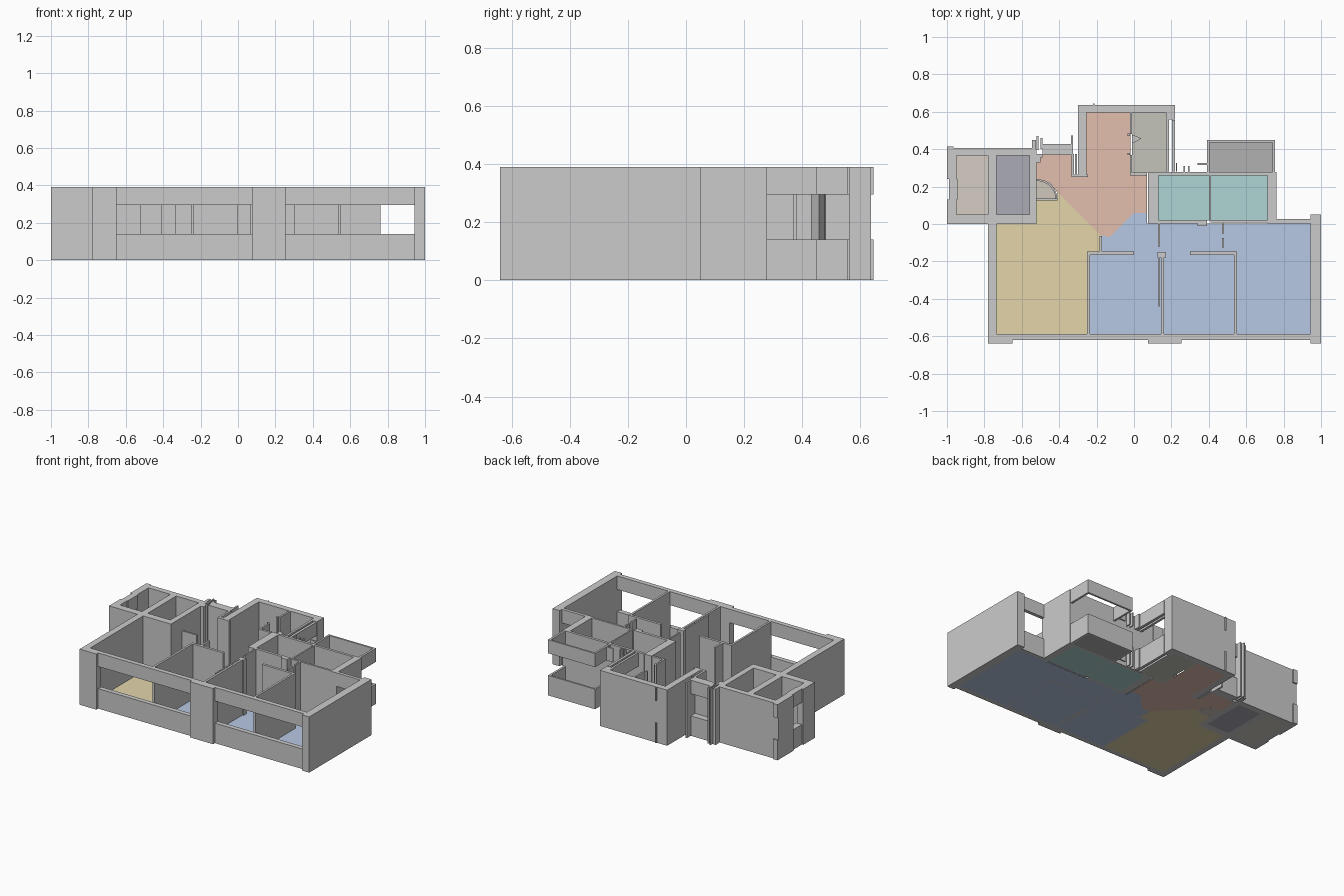
import bpy, bmesh, math

H = 0.39            # wall height
SILL, HEAD = 0.14, 0.295


def finish(bm, name, mat=None):
    bmesh.ops.recalc_face_normals(bm, faces=bm.faces)
    me = bpy.data.meshes.new(name)
    bm.to_mesh(me)
    bm.free()
    ob = bpy.data.objects.new(name, me)
    bpy.context.collection.objects.link(ob)
    if mat:
        me.materials.append(mat)
    return ob


def add_prism(bm, pts, z0, z1):
    face = bm.faces.new([bm.verts.new((x, y, z0)) for x, y in pts])
    top = bmesh.ops.extrude_face_region(bm, geom=[face], use_keep_orig=True)["geom"]
    for v in top:
        if isinstance(v, bmesh.types.BMVert):
            v.co.z = z1


def rect(x0, x1, y0, y1):
    return [(x0, y0), (x1, y0), (x1, y1), (x0, y1)]


def walls(name, boxes):
    """Full-height wall pieces: (x0, x1, y0, y1)."""
    bm = bmesh.new()
    for b in boxes:
        add_prism(bm, rect(*b), 0, H)
    return finish(bm, name)


def windows(name, boxes):
    """Sill and lintel pair with an open gap between."""
    bm = bmesh.new()
    for b in boxes:
        add_prism(bm, rect(*b), 0, SILL)
        add_prism(bm, rect(*b), HEAD, H)
    return finish(bm, name)


def floor(name, pts, color):
    mat = bpy.data.materials.new(name + "_colour")
    mat.diffuse_color = (*color, 1)
    bm = bmesh.new()
    add_prism(bm, pts, 0, 0.003)
    return finish(bm, name, mat)


# Outer shell of the main front wing
walls("front_wing_walls", [
    (-0.78, -0.735, -0.64, 0.0),
    (0.945, 1.0, -0.64, 0.05),
])
walls("front_piers", [
    (-0.78, -0.65, -0.64, -0.587), (0.075, 0.255, -0.64, -0.587)])
windows("front_windows", [
    (-0.65, 0.075, -0.62, -0.587), (0.255, 0.945, -0.62, -0.587)])
windows("rear_bedroom_window", [(0.76, 0.945, 0.003, 0.026)])

# Left rear block with two small rooms
walls("left_block_walls", [
    (-1.0, -0.52, 0.0, 0.05), (-1.0, -0.54, 0.365, 0.405),
    (-0.78, -0.735, 0.05, 0.365), (-0.56, -0.52, 0.05, 0.40),
    (-1.0, -0.95, 0.05, 0.13), (-1.0, -0.95, 0.24, 0.365),
    (-0.545, -0.525, 0.40, 0.45),
])
windows("left_block_window", [
    (-0.99, -0.945, 0.13, 0.24), (-1.0, -0.965, 0.405, 0.415)])

# Central rear block: entrance hall and kitchen
walls("rear_block_walls", [
    (-0.30, 0.22, 0.595, 0.637), (-0.30, -0.255, 0.26, 0.637),
    (0.17, 0.22, 0.56, 0.60),
])
windows("rear_block_windows", [
    (0.172, 0.188, 0.28, 0.56), (0.202, 0.22, 0.28, 0.555),
    (-0.22, -0.21, 0.637, 0.645)])
walls("kitchen_partition", [
    (-0.022, -0.01, 0.48, 0.595), (-0.022, -0.01, 0.26, 0.37),
    (-0.036, -0.022, 0.37, 0.38), (-0.036, -0.022, 0.47, 0.485),
    (-0.02, 0.07, 0.26, 0.275)])

# Door leaf hung at an angle in the kitchen opening
bm = bmesh.new()
add_prism(bm, [(-0.01, 0.43), (0.04, 0.457), (-0.01, 0.478)], 0, HEAD)
finish(bm, "kitchen_door")

# Recessed bay between the two rear blocks
windows("recess_window", [(-0.49, -0.33, 0.38, 0.428)])
walls("recess_posts", [
    (-0.337, -0.325, 0.37, 0.472), (-0.52, -0.51, 0.395, 0.47),
    (-0.50, -0.49, 0.40, 0.46),
    (-0.335, -0.32, 0.25, 0.375), (-0.315, -0.305, 0.26, 0.375),
    (-0.335, -0.245, 0.25, 0.265),
    (-0.52, -0.49, 0.355, 0.375), (-0.49, -0.33, 0.37, 0.382),
    (-0.52, -0.50, 0.33, 0.355),
])

# Quarter-round closet by the hall
bm = bmesh.new()
arc = [(-0.52 + 0.11 * math.cos(a), 0.135 + 0.105 * math.sin(a))
       for a in [math.pi / 2 * i / 8 for i in range(9)]]
inner = [(-0.52 + 0.10 * math.cos(a), 0.135 + 0.095 * math.sin(a))
         for a in [math.pi / 2 * i / 8 for i in range(9)]]
for i in range(8):
    add_prism(bm, [arc[i], arc[i + 1], inner[i + 1], inner[i]], 0, 0.012)
add_prism(bm, rect(-0.52, -0.41, 0.125, 0.137), 0, HEAD)
finish(bm, "closet_door")
floor("closet_floor", [(-0.52, 0.135)] + inner, (0.63, 0.57, 0.5))

# Bathroom walls
walls("bathroom_walls", [
    (0.075, 0.13, 0.003, 0.275), (0.13, 0.76, 0.26, 0.278),
    (0.715, 0.762, 0.003, 0.278), (0.402, 0.412, 0.02, 0.26),
    (0.13, 0.39, 0.003, 0.022), (0.41, 0.72, 0.008, 0.022),
])

# Rear balcony: parapet and upper band
windows("balcony_bands", [
    (0.39, 0.755, 0.437, 0.45), (0.39, 0.403, 0.278, 0.437),
    (0.740, 0.755, 0.278, 0.437)])
windows("rear_ledge_pieces", [
    (0.205, 0.212, 0.28, 0.37), (0.225, 0.23, 0.28, 0.325),
    (0.265, 0.272, 0.278, 0.31), (0.29, 0.297, 0.278, 0.31),
    (0.34, 0.39, 0.315, 0.325)])

# Interior partitions of the front rooms
walls("bedroom_partitions", [
    (-0.25, 0.0, -0.165, -0.147), (-0.25, -0.235, -0.59, -0.147),
    (0.145, 0.16, -0.59, -0.15), (0.13, 0.14, -0.44, -0.17),
    (0.535, 0.55, -0.59, -0.147), (0.30, 0.55, -0.165, -0.147),
    (0.125, 0.17, -0.18, -0.15), (0.128, 0.138, -0.12, 0.003),
    (-0.185, -0.172, -0.147, -0.065),
])
walls("door_jambs", [
    (0.27, 0.31, 0.003, 0.014), (0.34, 0.39, -0.012, 0.003),
    (0.47, 0.482, -0.125, -0.075), (0.47, 0.48, -0.05, 0.01),
])

# Window mullions between the sill and lintel
bm = bmesh.new()
for x0, x1 in [(-0.65, -0.62), (-0.27, -0.22), (0.52, 0.57), (0.91, 0.945)]:
    add_prism(bm, rect(x0, x1, -0.608, -0.598), HEAD, H)
finish(bm, "window_blind_boxes")

# Coloured floors
floor("living_floor", [
    (-0.735, -0.587), (-0.25, -0.587), (-0.25, -0.15), (-0.18, -0.15),
    (-0.18, -0.06), (-0.41, 0.17), (-0.41, 0.125), (-0.52, 0.125),
    (-0.52, 0), (-0.735, 0)], (0.77, 0.66, 0.40))
floor("hall_floor", [
    (-0.52, 0.37), (-0.52, 0.24), (-0.45, 0.22), (-0.41, 0.17),
    (-0.18, -0.06), (-0.13, -0.07), (0, 0.06), (0.07, 0.06),
    (0.07, 0.265), (-0.02, 0.265), (-0.02, 0.595), (-0.255, 0.595),
    (-0.255, 0.26), (-0.32, 0.26), (-0.32, 0.37)], (0.77, 0.52, 0.42))
floor("bedroom_floor", [
    (-0.235, -0.587), (0.945, -0.587), (0.945, 0.003), (0.07, 0.003),
    (0.07, 0.06), (0, 0.06), (-0.13, -0.07), (-0.18, -0.06),
    (-0.18, -0.15), (-0.235, -0.15)], (0.47, 0.58, 0.77))
floor("bathroom_floor", rect(0.13, 0.715, 0.02, 0.26), (0.42, 0.67, 0.66))
floor("kitchen_floor", rect(-0.01, 0.172, 0.275, 0.595), (0.55, 0.55, 0.49))
floor("balcony_floor", rect(0.40, 0.742, 0.278, 0.44), (0.45, 0.44, 0.44))
floor("store_floor", rect(-0.95, -0.78, 0.05, 0.365), (0.66, 0.61, 0.56))
floor("shaft_floor", rect(-0.735, -0.56, 0.05, 0.365), (0.41, 0.41, 0.47))
